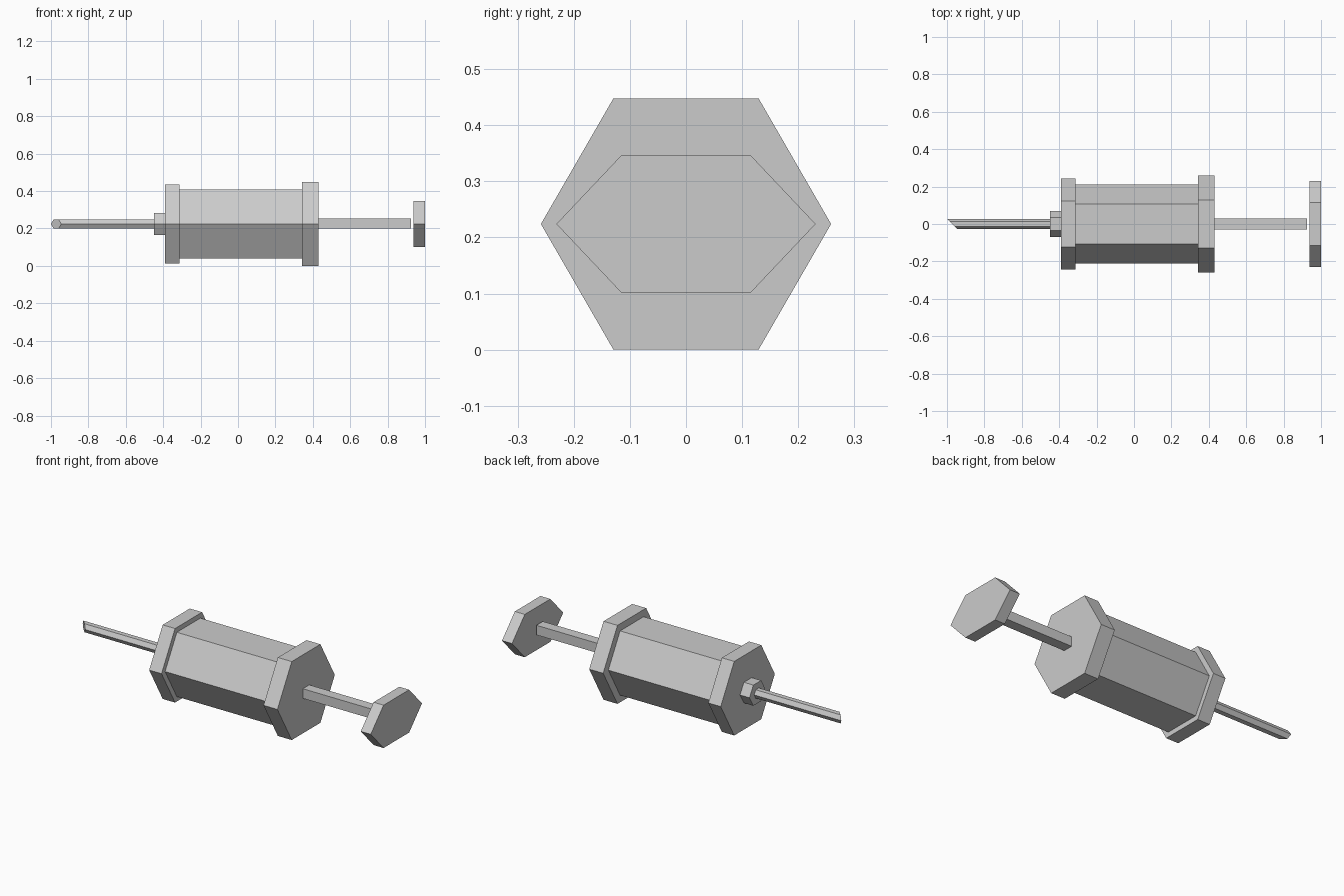
import bpy, bmesh, math

if "Cube" in bpy.data.objects:
    bpy.data.objects.remove(bpy.data.objects["Cube"])

CZ = 0.224  # height of the long axis


def prism(name, x0, x1, ry, rz, slant=0.0):
    """Six-sided prism along x, corners at +-y; slant cuts the x0 end."""
    bm = bmesh.new()
    rings = []
    for x, s in ((x0, slant), (x1, 0.0)):
        ring = []
        for i in range(6):
            a = i * math.pi / 3
            y, z = ry * math.cos(a), rz * math.sin(a)
            ring.append(bm.verts.new((x + s * (ry - y) / (2 * ry), y, CZ + z)))
        rings.append(ring)
    a, b = rings
    bm.faces.new(a[::-1])
    bm.faces.new(b)
    for i in range(6):
        j = (i + 1) % 6
        bm.faces.new((a[i], a[j], b[j], b[i]))
    bmesh.ops.recalc_face_normals(bm, faces=bm.faces)
    mesh = bpy.data.meshes.new(name)
    bm.to_mesh(mesh)
    bm.free()
    bpy.context.collection.objects.link(bpy.data.objects.new(name, mesh))


# Needle with slanted tip, and its hub
prism("needle", -1.0, -0.45, 0.028, 0.028, slant=0.055)
prism("needle_hub", -0.45, -0.39, 0.07, 0.068)

# Barrel with an end cap at each end
prism("front_cap", -0.39, -0.312, 0.244, 0.244)
prism("barrel", -0.312, 0.342, 0.212, 0.212)
prism("rear_flange", 0.342, 0.43, 0.2586, 0.2586)

# Square plunger rod
bpy.ops.mesh.primitive_cube_add(size=1, location=(0.6775, 0, CZ + 0.003))
rod = bpy.context.object
rod.name = "plunger_rod"
rod.scale = (0.495, 0.058, 0.055)

# Wide thumb rest
prism("thumb_rest", 0.937, 1.0, 0.231, 0.141)
